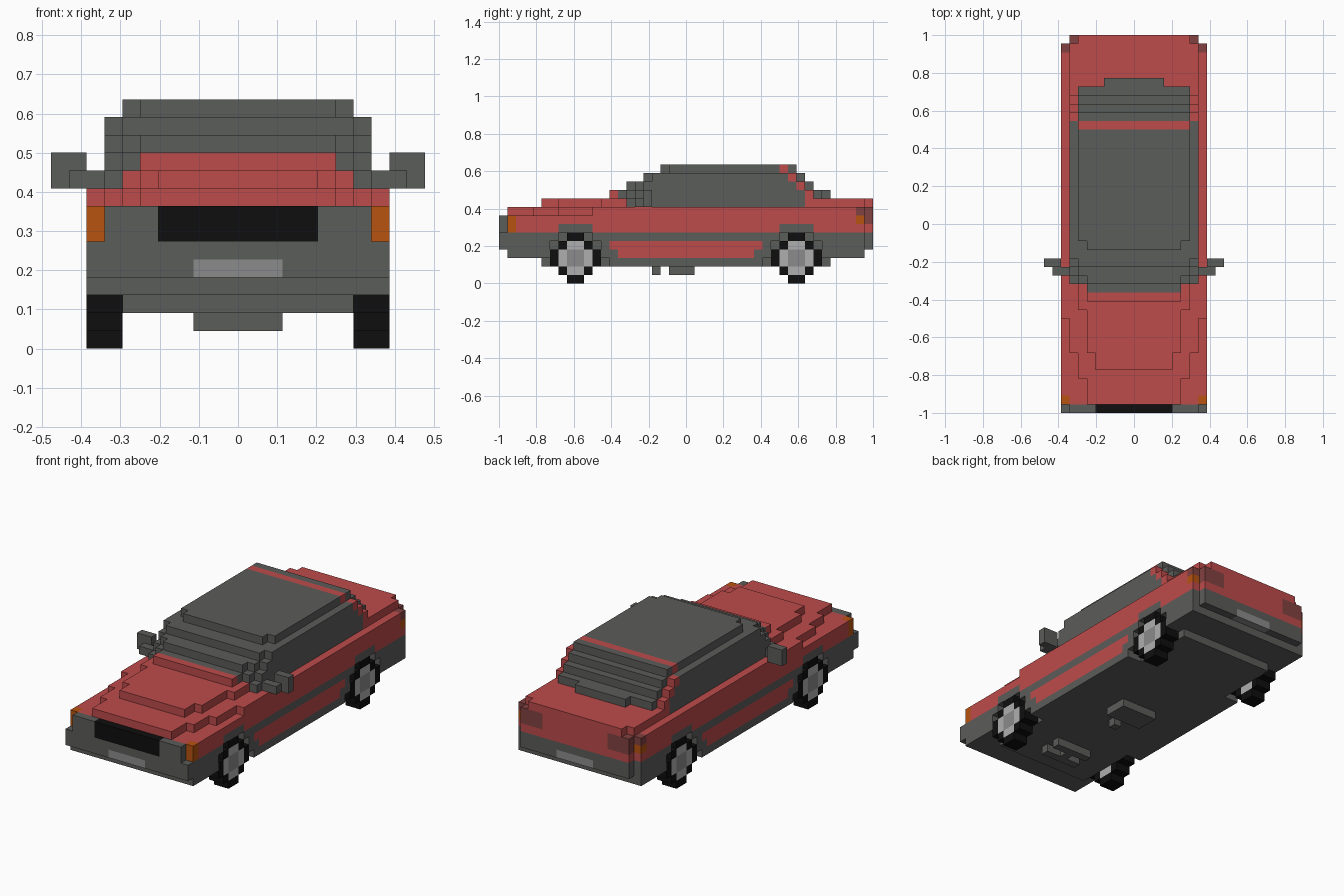
import bpy, bmesh
from math import radians
from mathutils import Vector

if "Cube" in bpy.data.objects:
    bpy.data.objects.remove(bpy.data.objects["Cube"])

UNIT = 2 / 44          # edge of one block
grid = {}              # (x, y, z) block -> part name


def material(name, r, g, b):
    m = bpy.data.materials.new(name)
    m.use_nodes = True
    m.diffuse_color = (r, g, b, 1)
    m.node_tree.nodes["Principled BSDF"].inputs["Base Color"].default_value = (r, g, b, 1)
    return m


red = material("red paint", .51, .069, .069)
grey = material("dark grey", .105, .109, .102)
black = material("black rubber", .0045, .0045, .0045)
orange = material("orange lamp", .48, .087, .005)
tail = material("dark red lamp", .22, .054, .052)
silver = material("light silver", .43, .43, .43)
steel = material("mid grey", .26, .26, .26)

part_colour = {
    "lower_body": grey, "upper_body": red, "bonnet": red, "boot_lid": red,
    "front_bumper": grey, "rear_bumper": grey, "wheel_arches": grey,
    "side_strips": red, "grille": black, "number_plates": steel,
    "indicators": orange, "tail_lights": tail, "cabin": grey,
    "rear_pillars": red, "roof_strip": red, "cowl": red, "mirrors": grey,
    "tyres": black, "rims": silver, "hubs": steel, "underbody": grey,
}


def box(part, x, y, z):
    """Fill blocks with |x| in the closed range and y, z in half-open ranges; None carves."""
    for i in range(x[0], x[1] + 1):
        for j in range(*y):
            for k in range(*z):
                for s in (i, -i):
                    if part:
                        grid[s, j, k] = part
                    else:
                        grid.pop((s, j, k), None)


def layer(part, k, end, *steps):
    """One block layer whose half width changes at each (y start, half width) step."""
    stops = [s[0] for s in steps[1:]] + [end]
    for (start, w), stop in zip(steps, stops):
        box(part, (0, w), (start, stop), (k, k + 1))


# Lower body and bumpers
layer("lower_body", 2, 39, (5, 6), (13, 8), (31, 6))
box("lower_body", (0, 8), (1, 43), (3, 6))
box("front_bumper", (0, 8), (0, 1), (4, 6))
box("front_bumper", (0, 7), (0, 1), (6, 8))
box("rear_bumper", (0, 7), (43, 44), (4, 6))

# Painted body, bonnet and boot
box("upper_body", (0, 8), (1, 43), (6, 8))
box("upper_body", (0, 7), (43, 44), (6, 9))
layer("upper_body", 8, 43, (1, 5), (4, 6), (7, 7), (11, 8))
layer("bonnet", 9, 15, (5, 4), (7, 5), (12, 6))
layer("boot_lid", 9, 44, (36, 7), (43, 6))
box("cowl", (0, 5), (13, 14), (10, 11))

# Stepped cabin
box("cabin", (0, 7), (15, 36), (9, 10))
layer("cabin", 10, 39, (14, 5), (15, 6), (16, 7), (37, 6), (38, 3))
layer("cabin", 11, 37, (15, 5), (16, 6), (17, 7), (36, 6))
layer("cabin", 12, 36, (17, 6), (18, 7), (35, 6))
layer("cabin", 13, 35, (19, 5), (20, 6))
box("roof_strip", (0, 6), (33, 34), (13, 14))
for k in range(10, 13):
    box("rear_pillars", (7, 7), (46 - k, 47 - k), (k, k + 1))

# Trim and lamps
box("side_strips", (8, 8), (13, 31), (4, 5))
box("side_strips", (8, 8), (14, 30), (3, 4))
box("grille", (0, 4), (0, 1), (6, 8))
box("indicators", (8, 8), (1, 2), (6, 8))
box("indicators", (8, 8), (42, 43), (7, 8))
box("tail_lights", (8, 8), (42, 43), (8, 9))
box("tail_lights", (5, 7), (43, 44), (7, 9))
for y in (0, 43):
    box("number_plates", (0, 2), (y, y + 1), (4, 5))

# Door mirrors
box("mirrors", (9, 10), (17, 18), (9, 11))
box("mirrors", (8, 9), (16, 17), (9, 10))

# Wheels in carved wells
for centre in (9, 35):
    box(None, (7, 8), (centre - 3, centre + 3), (0, 5))
    box(None, (7, 8), (centre - 2, centre + 2), (5, 6))
    box("wheel_arches", (7, 8), (centre - 2, centre + 2), (6, 7))
    for a in range(-3, 3):
        for b in range(-3, 3):
            d = (a + .5) ** 2 + (b + .5) ** 2
            if d < 7:
                name = "hubs" if d < 1 else "rims" if d < 4 else "tyres"
                box(name, (7, 8), (centre + a, centre + a + 1), (3 + b, 4 + b))

# Mechanical lumps under the floor
box("underbody", (0, 2), (20, 23), (1, 2))
box("underbody", (0, 0), (18, 19), (1, 2))
box("underbody", (0, 2), (8, 9), (1, 2))
box("underbody", (0, 2), (10, 11), (1, 2))
box("underbody", (0, 0), (9, 10), (1, 2))

# Turn the blocks of each part into its outer skin
AXES = [Vector(v) for v in ((1, 0, 0), (0, 1, 0), (0, 0, 1))]
for part, mat in part_colour.items():
    bm = bmesh.new()
    corners = {}
    for cell in [c for c, p in grid.items() if p == part]:
        centre = Vector(cell) + Vector((0, .5 - 22, .5))
        for n in range(3):
            for sign in (1, -1):
                near = list(cell)
                near[n] += sign
                if tuple(near) in grid:
                    continue
                u, v = AXES[(n + 1) % 3] / 2, AXES[(n + 2) % 3] / 2
                mid = centre + AXES[n] * sign / 2
                ring = [mid + u + v, mid - u + v, mid - u - v, mid + u - v][::sign]
                verts = []
                for p in ring:
                    key = tuple(round(c * 2) for c in p)
                    if key not in corners:
                        corners[key] = bm.verts.new(p * UNIT)
                    verts.append(corners[key])
                bm.faces.new(verts)
    bmesh.ops.dissolve_limit(bm, angle_limit=radians(1), verts=bm.verts[:], edges=bm.edges[:])
    mesh = bpy.data.meshes.new(part)
    bm.to_mesh(mesh)
    bm.free()
    mesh.materials.append(mat)
    bpy.context.collection.objects.link(bpy.data.objects.new(part, mesh))
